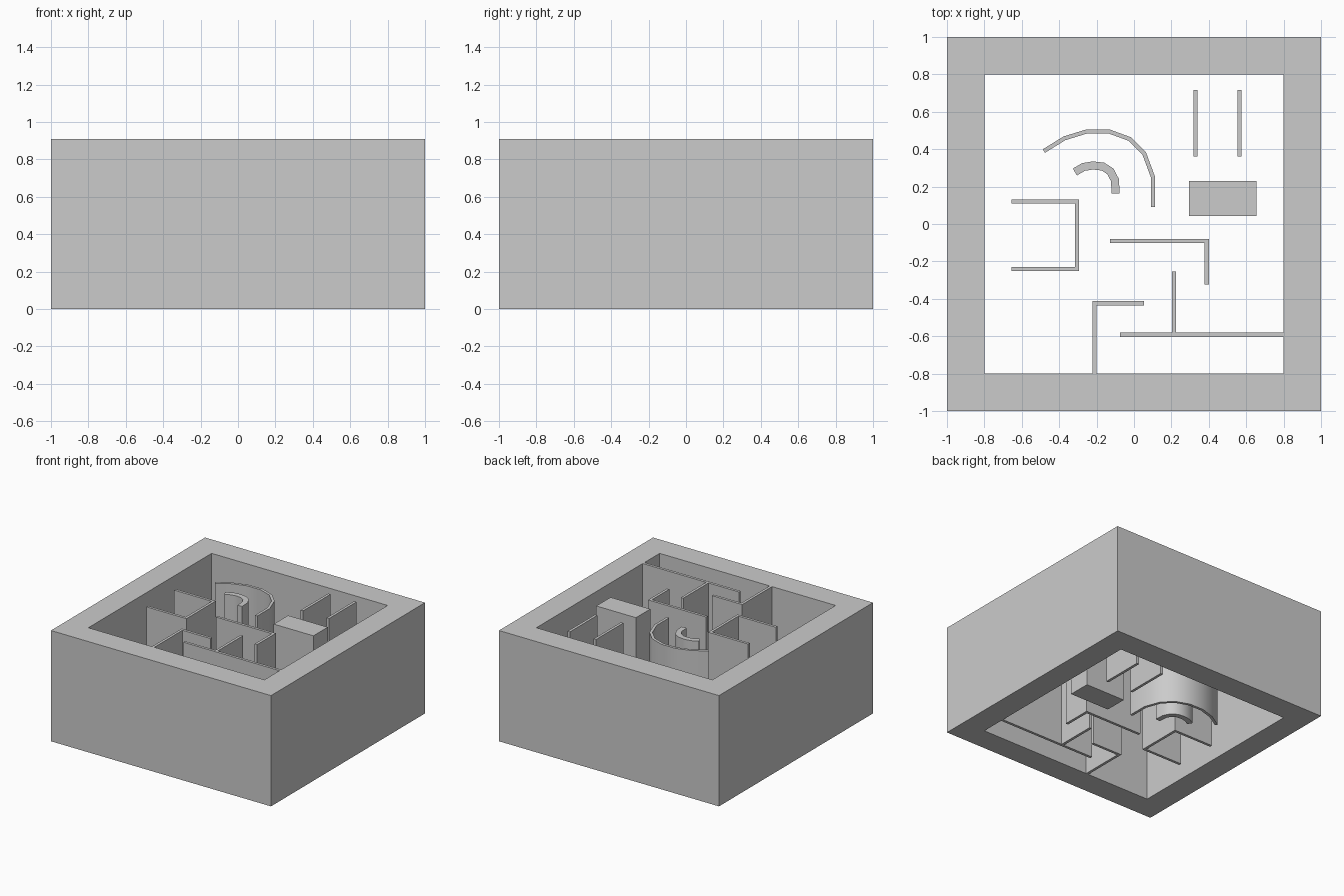
import bpy, bmesh, math
from mathutils import Vector

if "Cube" in bpy.data.objects:
    bpy.data.objects.remove(bpy.data.objects["Cube"])

H = 0.91   # wall height
T = 0.022  # thin wall thickness


def wall(name, pts, width=T, closed=False, smooth=False):
    """Upright wall of given thickness following a mitred plan path."""
    pts = [Vector(p) for p in pts]
    n = len(pts)
    bm = bmesh.new()
    rings = []
    for i, p in enumerate(pts):
        a = pts[i - 1] if (i > 0 or closed) else None
        b = pts[(i + 1) % n] if (i < n - 1 or closed) else None
        dirs = []
        if a is not None:
            dirs.append((p - a).normalized())
        if b is not None:
            dirs.append((b - p).normalized())
        normals = [Vector((-d.y, d.x)) for d in dirs]
        m = sum(normals, Vector((0, 0))).normalized()
        off = m * (width / 2 / m.dot(normals[0]))
        l, r = p + off, p - off
        rings.append([bm.verts.new((q.x, q.y, z))
                      for q, z in ((l, 0), (r, 0), (r, H), (l, H))])
    for i in range(n if closed else n - 1):
        r0, r1 = rings[i], rings[(i + 1) % n]
        for k in range(4):
            bm.faces.new((r0[k], r0[(k + 1) % 4], r1[(k + 1) % 4], r1[k]))
    if not closed:
        bm.faces.new(rings[0])
        bm.faces.new(rings[-1])
    bmesh.ops.recalc_face_normals(bm, faces=bm.faces)
    me = bpy.data.meshes.new(name)
    bm.to_mesh(me)
    bm.free()
    ob = bpy.data.objects.new(name, me)
    bpy.context.collection.objects.link(ob)
    if smooth:
        bpy.ops.object.select_all(action='DESELECT')
        ob.select_set(True)
        bpy.context.view_layer.objects.active = ob
        bpy.ops.object.shade_smooth_by_angle(angle=math.radians(35))
    return ob


# thick square enclosure, open at top and bottom
wall("outer_frame", [(-.9, -.9), (.9, -.9), (.9, .9), (-.9, .9)], 0.2, closed=True)

# solid block
wall("block", [(.294, .137), (.655, .137)], 0.186)

# pair of parallel walls
for side, x in (("left", .328), ("right", .564)):
    wall("parallel_wall_" + side, [(x, .361), (x, .717)])

# three-sided room
wall("u_wall", [(-.656, .12), (-.304, .12), (-.304, -.24), (-.656, -.24)])

# corner walls
wall("middle_corner_wall", [(-.128, -.09), (.389, -.09), (.389, -.323)])
wall("front_corner_wall", [(-.211, -.8), (-.211, -.424), (.053, -.424)])

# T-shaped wall joined to the frame
wall("t_wall_bar", [(-.075, -.592), (.8, -.592)])
wall("t_wall_stem", [(.213, -.582), (.213, -.254)])

# curved walls
wall("large_arc_wall", [(-.482, .39), (-.372, .458), (-.255, .494), (-.131, .494),
                        (-.022, .454), (.055, .376), (.101, .252), (.101, .09)],
     smooth=True)
wall("small_arc_wall", [(-.316, .278), (-.27, .305), (-.219, .313), (-.166, .307),
                        (-.126, .281), (-.102, .235), (-.098, .163)],
     0.043, smooth=True)
